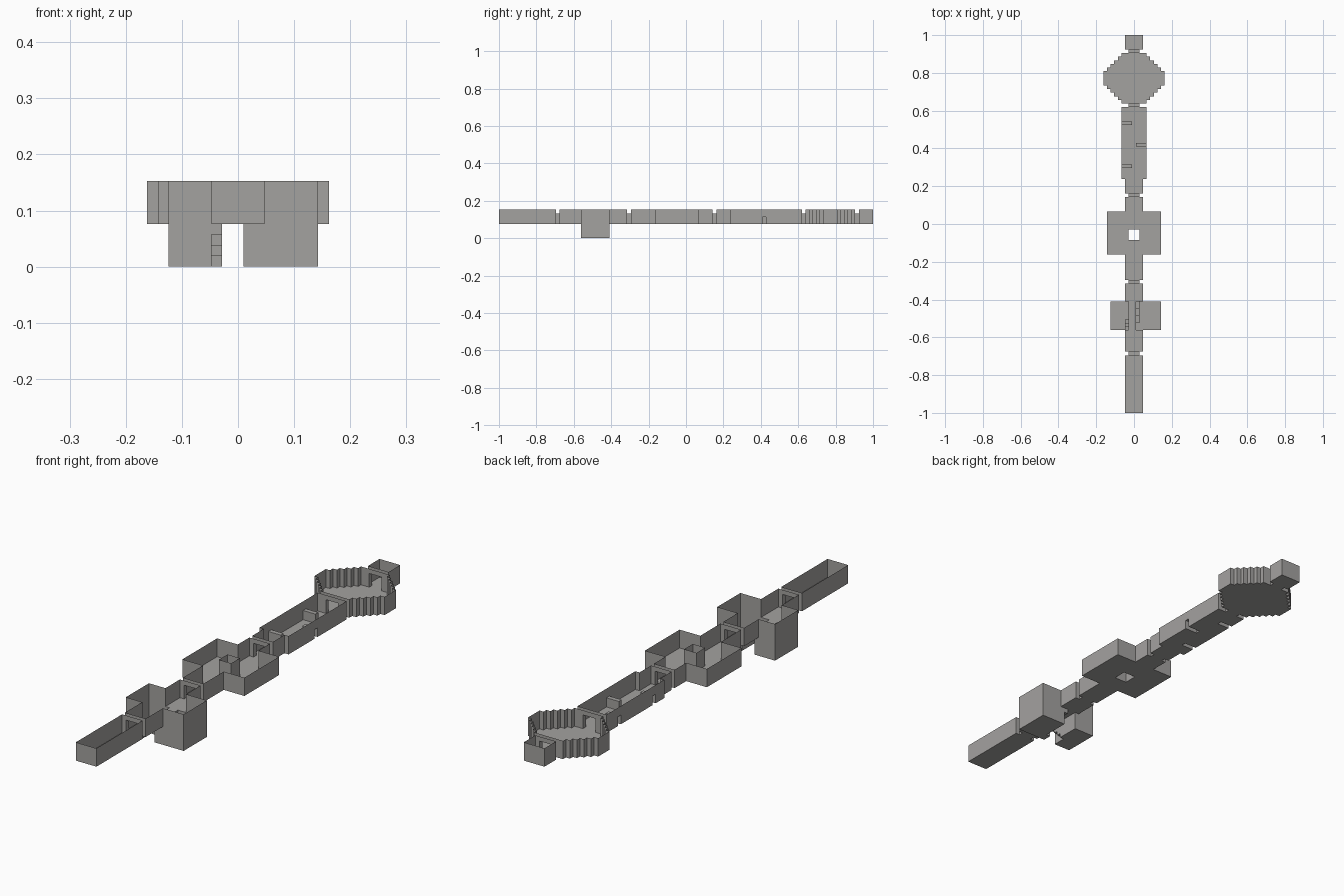
import bpy, bmesh

if "Cube" in bpy.data.objects:
    bpy.data.objects.remove(bpy.data.objects["Cube"])

U = 2 / 105          # one floor tile
FLOOR, TOP = 4, 8    # floor and wall-top levels, in tiles

stone = bpy.data.materials.new("grey stone")
stone.diffuse_color = (0.37, 0.36, 0.35, 1)
stone.use_nodes = True
stone.node_tree.nodes["Principled BSDF"].inputs["Base Color"].default_value = stone.diffuse_color


def cells_of(rects):
    """Rectangles (x0, x1, y0, y1, level) -> tile heights; later ones win, None is a void."""
    cells = {}
    for x0, x1, y0, y1, level in rects:
        for j in range(y0, y1):
            for i in range(round(x1 - x0)):
                cells[(x0 + i, j)] = level
    return {k: v for k, v in cells.items() if v is not None}


def build(name, rects, doors=(), top=TOP, ceiling=False):
    """Thin shell: floors, walls round the outline, risers between levels, door openings."""
    cells = cells_of(rects)
    bm = bmesh.new()

    def quad(*pts):
        bm.faces.new([bm.verts.new((x * U, y * U - 1, z * U)) for x, y, z in pts])

    def wall(a, b, z0, z1):
        for z in range(z0, z1):
            quad((*a, z), (*b, z), (*b, z + 1), (*a, z + 1))

    for (x, y), h in cells.items():
        corners = [(x, y), (x + 1, y), (x + 1, y + 1), (x, y + 1)]
        quad(*[(*c, h) for c in corners])
        if ceiling:
            quad(*[(*c, top) for c in reversed(corners)])
        for k, (dx, dy) in enumerate([(0, -1), (1, 0), (0, 1), (-1, 0)]):
            a, b = corners[k], corners[(k + 1) % 4]
            n = cells.get((x + dx, y + dy))
            if n is None:
                opening = dy and a[1] in doors and abs(x + 0.5) < 1.5
                if not (opening and ceiling):
                    wall(b, a, h + 3 if opening else h, top)
            elif n < h:
                wall(a, b, n, h)

    bmesh.ops.remove_doubles(bm, verts=bm.verts, dist=1e-5)
    bmesh.ops.dissolve_limit(bm, angle_limit=0.01, verts=bm.verts, edges=bm.edges)
    mesh = bpy.data.meshes.new(name)
    bm.to_mesh(mesh)
    bm.free()
    mesh.materials.append(stone)
    bpy.context.collection.objects.link(bpy.data.objects.new(name, mesh))


# entrance corridor
build("entrance_corridor", [(-2.5, 2.5, 0, 16, FLOOR)], doors=(16,))

# pit room: two sunken wings, a bridge between them and a stair into each
pit = [(-2.5, 2.5, 17, 36, FLOOR),
       (-6.5, -1.5, 23, 31, 0), (0.5, 7.5, 23, 31, 0)]
for s in range(3):
    pit.append((-2.5, -1.5, 23 + s, 24 + s, 3 - s))
    pit.append((0.5, 1.5, 25 + 2 * s, 27 + 2 * s, 1 + s))
build("pit_room", pit, doors=(17, 36))

# cross-shaped room around a hollow square pillar
build("pillar_room", [(-2.5, 2.5, 37, 60, FLOOR), (-7.5, 7.5, 44, 56, FLOOR),
                      (-1.5, 1.5, 48, 51, None)], doors=(37, 60))

# hall with low barriers on alternating sides
build("barrier_hall", [(-2.5, 2.5, 61, 65, FLOOR), (-3.5, 3.5, 65, 85, FLOOR),
                       (-3.5, -0.5, 68, 69, 6), (0.5, 3.5, 74, 75, 6),
                       (-3.5, -0.5, 80, 81, 6)], doors=(61, 85))

# big chamber with a stepped outline
build("stepped_chamber", [(-3.5 - s, 3.5 + s, 86 + s, 100 - s, FLOOR) for s in range(6)],
      doors=(86, 100))

# end room
build("end_room", [(-2.5, 2.5, 101, 105, FLOOR)], doors=(101,))

# short covered doorways between the rooms
for i, y in enumerate((16, 36, 60, 85, 100)):
    build(f"doorway_{i + 1}", [(-1.5, 1.5, y, y + 1, FLOOR)], doors=(y, y + 1),
          top=FLOOR + 3, ceiling=True)
